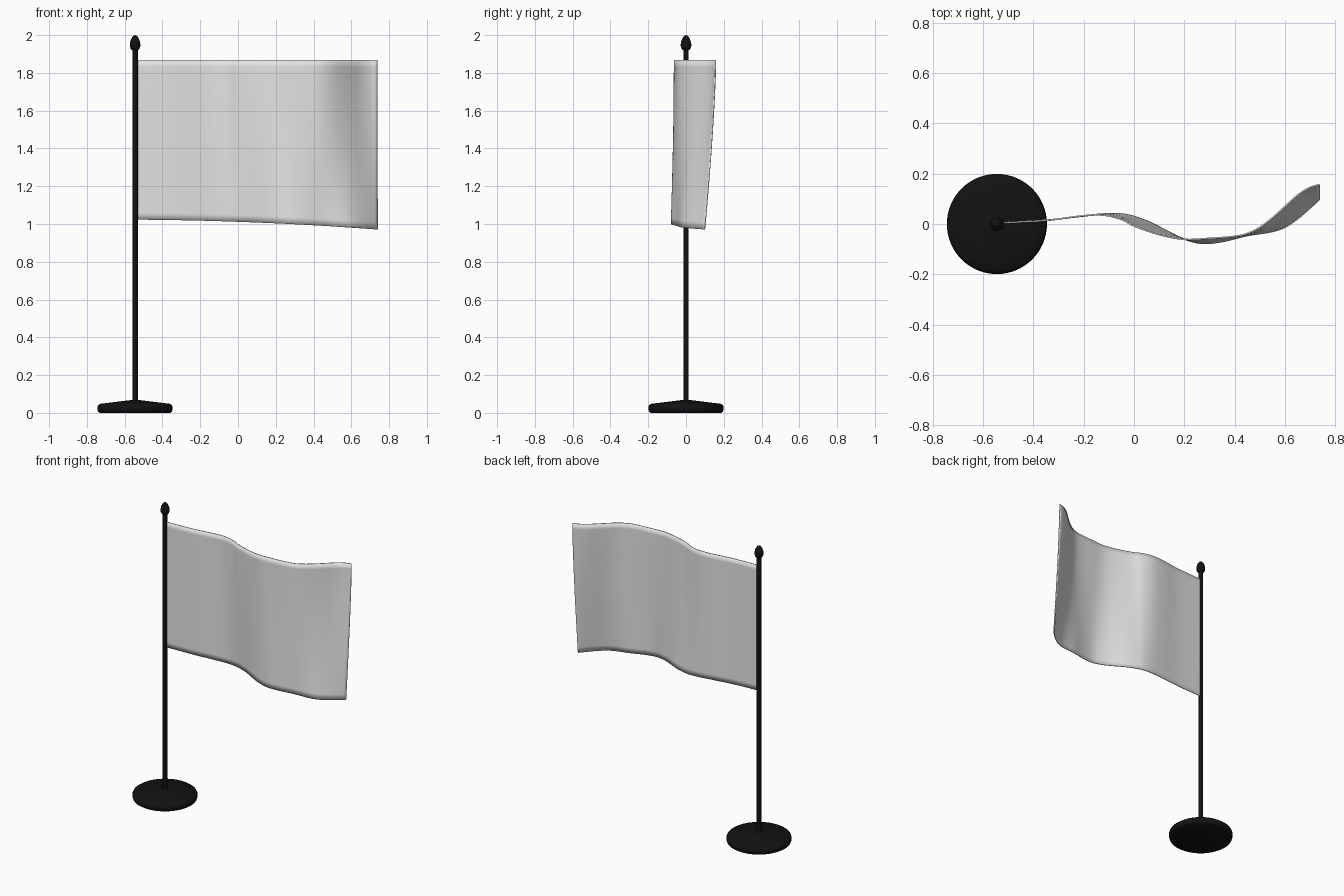
import bpy, bmesh, math

if "Cube" in bpy.data.objects:
    bpy.data.objects.remove(bpy.data.objects["Cube"])

PX = -0.545  # pole x


def material(name, rgb):
    m = bpy.data.materials.new(name)
    m.diffuse_color = (*rgb, 1)
    m.use_nodes = True
    m.node_tree.nodes["Principled BSDF"].inputs["Base Color"].default_value = m.diffuse_color
    return m


BLACK = material("black metal", (0.006, 0.006, 0.006))
WHITE = material("white cloth", (0.78, 0.78, 0.77))


def finish(name, bm, mat, angle):
    bmesh.ops.recalc_face_normals(bm, faces=bm.faces)
    me = bpy.data.meshes.new(name)
    bm.to_mesh(me)
    bm.free()
    me.materials.append(mat)
    ob = bpy.data.objects.new(name, me)
    bpy.context.collection.objects.link(ob)
    bpy.ops.object.select_all(action='DESELECT')
    ob.select_set(True)
    bpy.context.view_layer.objects.active = ob
    bpy.ops.object.shade_smooth_by_angle(angle=math.radians(angle))
    return ob


def lathe(name, profile, mat, sides=48):
    bm = bmesh.new()
    vs = [bm.verts.new((PX + r, 0, z)) for r, z in profile]
    edges = [bm.edges.new(p) for p in zip(vs, vs[1:])]
    bmesh.ops.spin(bm, geom=vs + edges, cent=(PX, 0, 0), axis=(0, 0, 1),
                   angle=2 * math.pi, steps=sides)
    bmesh.ops.remove_doubles(bm, verts=bm.verts, dist=1e-5)
    return finish(name, bm, mat, 40)


# weighted disc base, pole and acorn finial
lathe("base", [(0, 0), (0.186, 0), (0.195, 0.006), (0.199, 0.018), (0.199, 0.031),
               (0.195, 0.041), (0.185, 0.048), (0.12, 0.056), (0.03, 0.067),
               (0.018, 0.069), (0, 0.069)], BLACK, 64)
lathe("pole", [(0, 0.06), (0.0145, 0.06), (0.0145, 1.93), (0, 1.93)], BLACK, 32)
lathe("finial", [(0, 1.922), (0.018, 1.922), (0.023, 1.928), (0.028, 1.942), (0.028, 1.952),
                 (0.025, 1.968), (0.019, 1.983), (0.011, 1.995), (0.005, 1.999), (0, 2.0)], BLACK, 32)

# plan curves of the flag's upper and lower edges (x, y)
TOP = [(-0.54, 0.004), (-0.35, 0.014), (-0.2, 0.033), (-0.12, 0.035), (-0.05, 0.018),
       (0, -0.008), (0.1, -0.042), (0.2, -0.061), (0.3, -0.057), (0.4, -0.049),
       (0.45, -0.038), (0.5, -0.013), (0.55, 0.025), (0.6, 0.07), (0.65, 0.115),
       (0.7, 0.146), (0.738, 0.157)]
LOW = [(-0.54, 0.004), (-0.35, 0.015), (-0.2, 0.032), (-0.1, 0.041), (-0.03, 0.037),
       (0.05, 0.012), (0.1, -0.012), (0.15, -0.038), (0.2, -0.06), (0.27, -0.077),
       (0.35, -0.07), (0.45, -0.046), (0.55, -0.03), (0.6, -0.013), (0.65, 0.02),
       (0.7, 0.063), (0.738, 0.099)]


def sample(pts, x):
    # smooth Hermite interpolation
    n = len(pts)
    i = max(k for k in range(n - 1) if pts[k][0] <= x + 1e-9)

    def slope(k):
        a, b = pts[max(k - 1, 0)], pts[min(k + 1, n - 1)]
        return (b[1] - a[1]) / (b[0] - a[0])
    (x0, y0), (x1, y1) = pts[i], pts[i + 1]
    h = x1 - x0
    t = (x - x0) / h
    return ((2 * t**3 - 3 * t**2 + 1) * y0 + (t**3 - 2 * t**2 + t) * h * slope(i)
            + (3 * t**2 - 2 * t**3) * y1 + (t**3 - t**2) * h * slope(i + 1))


# waving flag sheet
NX, NZ = 96, 24
bm = bmesh.new()
grid = []
for i in range(NX + 1):
    u = i / NX
    x = -0.54 + 1.278 * u
    yt, yl = sample(TOP, x), sample(LOW, x)
    bottom = 1.023 - 0.008 * u - 0.044 * u**2
    grid.append([bm.verts.new((x, yt + (yl - yt) * (j / NZ)**1.4,
                               1.868 + (bottom - 1.868) * j / NZ)) for j in range(NZ + 1)])
for a, b in zip(grid, grid[1:]):
    for j in range(NZ):
        bm.faces.new((a[j], b[j], b[j + 1], a[j + 1]))
flag = finish("flag", bm, WHITE, 40)
mod = flag.modifiers.new("cloth thickness", 'SOLIDIFY')
mod.thickness = 0.006
mod.offset = 0
